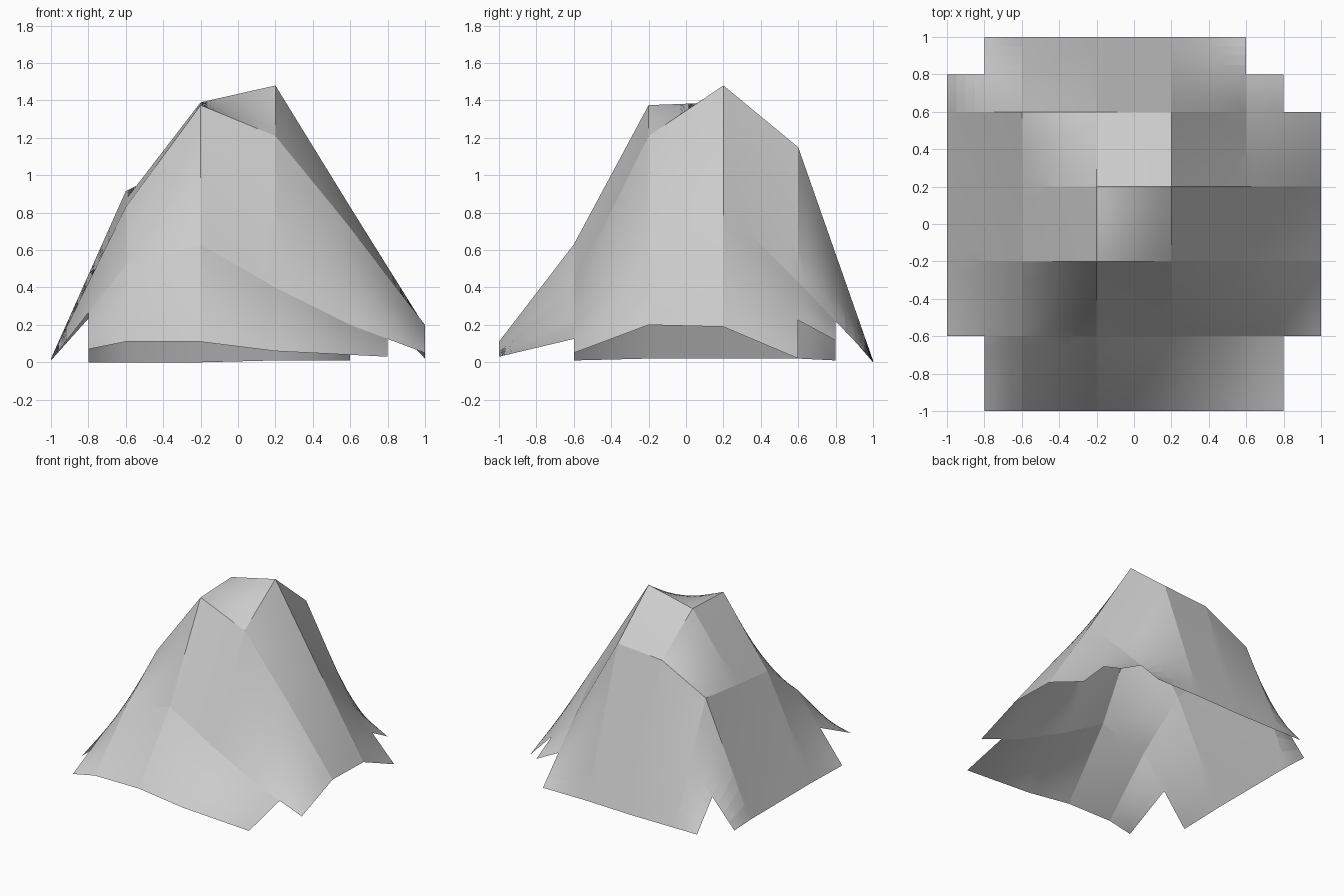
import bpy, math

if "Cube" in bpy.data.objects:
    bpy.data.objects.remove(bpy.data.objects["Cube"])

# Terrain heights at x, y = -1, -0.6, -0.2, 0.2, 0.6, 1 (rows run front to back)
HEIGHTS = [
    [0.03, 0.11, 0.11, 0.06, 0.04, 0.02],
    [0.01, 0.52, 0.63, 0.40, 0.20, 0.05],
    [0.02, 0.83, 1.375, 1.21, 0.72, 0.20],
    [0.02, 0.87, 1.39, 1.48, 0.83, 0.19],
    [0.02, 0.915, 1.12, 1.15, 0.43, 0.02],
    [0.00, 0.00, 0.00, 0.01, 0.01, 0.01],
]
SUB = 8               # fine steps inside each 0.4 patch
N = 5 * SUB


def height(i, j):
    """Bilinear blend of the coarse heights."""
    ci, cj = min(i // SUB, 4), min(j // SUB, 4)
    u, v = i / SUB - ci, j / SUB - cj
    a, b = HEIGHTS[cj], HEIGHTS[cj + 1]
    low = a[ci] * (1 - u) + a[ci + 1] * u
    high = b[ci] * (1 - u) + b[ci + 1] * u
    return low * (1 - v) + high * v


def kept(x, y):
    """Stepped notches cut out of the four corners."""
    if y < -0.6:
        return abs(x) < 0.8
    if x < -0.8:
        return y < 0.8
    if x > 0.8:
        return y < 0.6
    return not (x > 0.6 and y > 0.8)


# Open mountain sheet
step = 2 / N
index, verts, faces = {}, [], []


def vert(i, j):
    if (i, j) not in index:
        index[i, j] = len(verts)
        verts.append((-1 + i * step, -1 + j * step, height(i, j)))
    return index[i, j]


for j in range(N):
    for i in range(N):
        if kept(-1 + (i + 0.5) * step, -1 + (j + 0.5) * step):
            faces.append([vert(i, j), vert(i + 1, j), vert(i + 1, j + 1), vert(i, j + 1)])

mesh = bpy.data.meshes.new("mountain")
mesh.from_pydata(verts, [], faces)
mountain = bpy.data.objects.new("mountain", mesh)
bpy.context.collection.objects.link(mountain)

# Smooth inside patches, sharp on the ridges
bpy.context.view_layer.objects.active = mountain
mountain.select_set(True)
bpy.ops.object.shade_smooth_by_angle(angle=math.radians(6))
